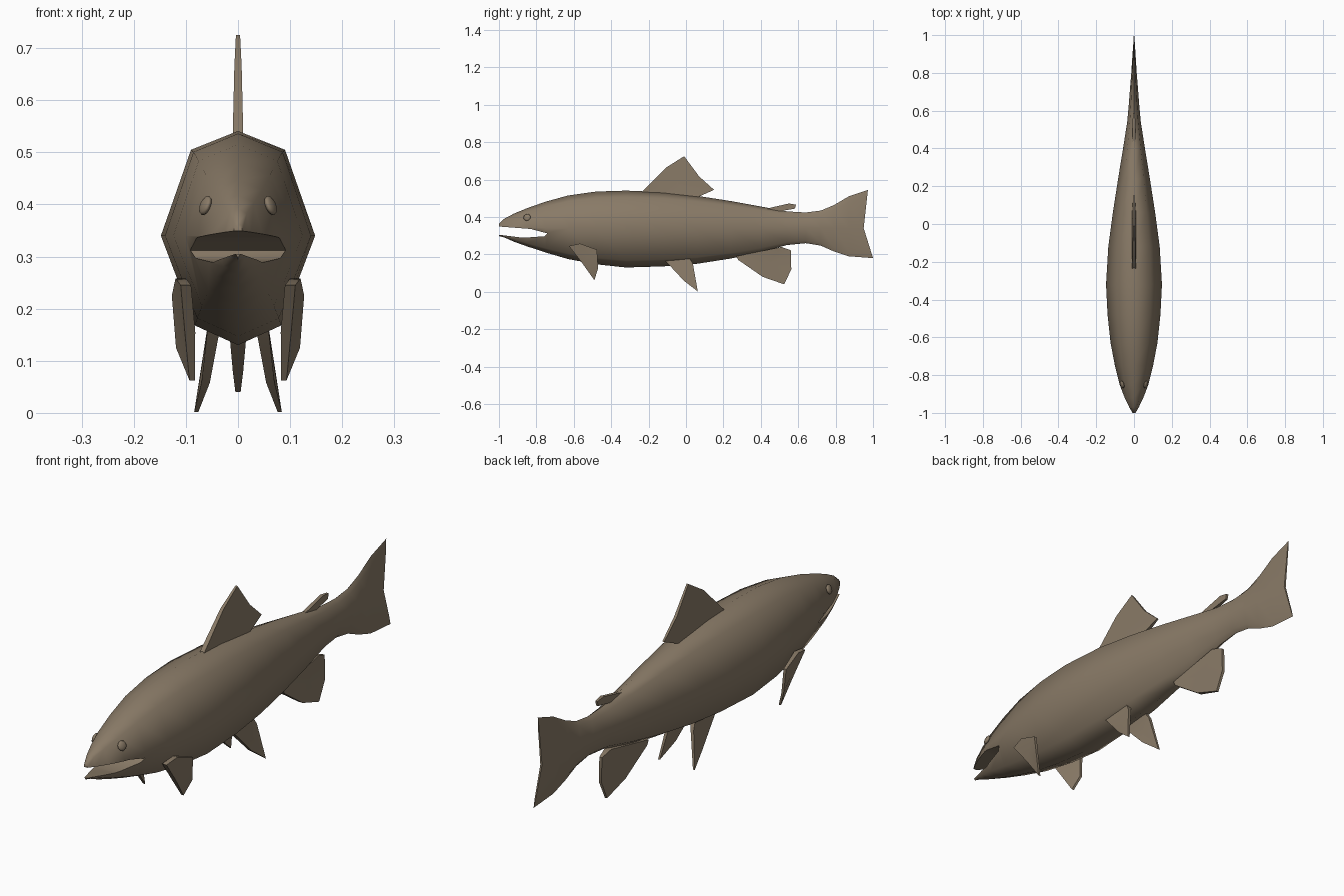
import bpy, bmesh, math
from mathutils import Vector

if "Cube" in bpy.data.objects:
    bpy.data.objects.remove(bpy.data.objects["Cube"])

brown = bpy.data.materials.new("brown_skin")
brown.diffuse_color = (0.25, 0.195, 0.135, 1)
brown.use_nodes = True
brown.node_tree.nodes["Principled BSDF"].inputs["Base Color"].default_value = brown.diffuse_color


def make(name, verts, faces):
    bm = bmesh.new()
    vs = [bm.verts.new(v) for v in verts]
    for f in faces:
        bm.faces.new([vs[i] for i in f])
    bmesh.ops.recalc_face_normals(bm, faces=bm.faces)
    me = bpy.data.meshes.new(name)
    bm.to_mesh(me)
    bm.free()
    me.materials.append(brown)
    ob = bpy.data.objects.new(name, me)
    bpy.context.collection.objects.link(ob)
    return ob


def smooth(ob, angle):
    bpy.ops.object.select_all(action='DESELECT')
    ob.select_set(True)
    bpy.context.view_layer.objects.active = ob
    bpy.ops.object.shade_smooth_by_angle(angle=math.radians(angle))


# Body and tail: eight-sided rings (y, top, bottom, half width)
stations = [
    (-1.0, .365, .298, .010), (-.97, .392, .290, .027), (-.92, .418, .268, .050),
    (-.85, .447, .243, .076), (-.75, .482, .210, .101), (-.63, .515, .175, .124),
    (-.48, .536, .147, .140), (-.32, .541, .130, .148), (-.12, .533, .136, .136),
    (.06, .513, .150, .112), (.24, .485, .178, .084), (.40, .456, .212, .058),
    (.54, .430, .250, .036), (.64, .424, .260, .027), (.72, .434, .247, .021),
    (.79, .463, .216, .015), (.87, .510, .190, .010), (.97, .545, .180, .004),
]
SIDE = .34
verts, faces = [], []
for y, top, bot, w in stations:
    up, dn = top - SIDE, SIDE - bot
    ring = [(0, top), (.61 * w, SIDE + .82 * up), (w, SIDE), (.56 * w, SIDE - .82 * dn),
            (0, bot), (-.56 * w, SIDE - .82 * dn), (-w, SIDE), (-.61 * w, SIDE + .82 * up)]
    for x, z in ring:
        # the tail's rear edge is notched
        yy = y
        if y == stations[-1][0]:
            yy = .95 + (z - SIDE) * (.11 if z > SIDE else -.3125)
        verts.append((x, yy, z))
n = len(stations)
for s in range(n - 1):
    for i in range(8):
        j = (i + 1) % 8
        faces.append((s * 8 + i, s * 8 + j, s * 8 + 8 + j, s * 8 + 8 + i))
for o in (0, (n - 1) * 8):
    for cap in ((0, 1, 7), (1, 2, 6, 7), (2, 3, 5, 6), (3, 4, 5)):
        faces.append([o + i for i in cap])
body = make("body", verts, faces)

# Open mouth: a slot cut straight through the head
slot = [(-1.1, .350), (-1, .349), (-.83, .336), (-.74, .312),
        (-.757, .297), (-.87, .289), (-1, .305), (-1.1, .307)]
k = len(slot)
cutter = make("mouth_cutter",
              [(x, y, z) for x in (-.3, .3) for y, z in slot],
              [list(range(k)), list(range(k, 2 * k))] +
              [(i, (i + 1) % k, k + (i + 1) % k, k + i) for i in range(k)])
cutter.hide_render = True
mod = body.modifiers.new("mouth", 'BOOLEAN')
mod.operation, mod.solver, mod.object = 'DIFFERENCE', 'EXACT', cutter
bpy.context.view_layer.objects.active = body
bpy.ops.object.modifier_apply(modifier="mouth")
bpy.data.objects.remove(cutter)
smooth(body, 62)


# Fins: outline points (x, y, z, half thickness)
def fin(name, pts, side=1):
    m = len(pts)
    vs = [(side * (x + s * t), y, z) for s in (-1, 1) for x, y, z, t in pts]
    mid = [sum(p[i] for p in pts) / m for i in range(4)]
    vs += [(side * (mid[0] + s * mid[3]), mid[1], mid[2]) for s in (-1, 1)]
    fs = []
    for i in range(m):
        j = (i + 1) % m
        fs += [(i, j, m + j, m + i), (i, j, 2 * m), (m + i, m + j, 2 * m + 1)]
    smooth(make(name, vs, fs), 40)


fin("dorsal_fin", [(0, -.25, .52, .010), (0, -.23, .54, .010), (0, -.105, .665, .007),
                   (0, -.01, .725, .004), (0, .07, .617, .006), (0, .15, .545, .004),
                   (0, .06, .505, .010), (0, -.05, .50, .011)])
fin("adipose_fin", [(0, .41, .44, .008), (0, .55, .472, .007), (0, .588, .466, .005),
                    (0, .583, .445, .005), (0, .50, .430, .008)])
fin("anal_fin", [(0, .27, .19, .018), (0, .28, .17, .018), (0, .41, .08, .010),
                 (0, .525, .04, .005), (0, .563, .12, .006), (0, .56, .222, .006),
                 (0, .51, .24, .014)])
for side, label in ((1, "right"), (-1, "left")):
    fin("pelvic_fin_" + label,
        [(.046, -.11, .165, .012), (.062, -.01, .058, .008), (.080, .063, .002, .004),
         (.054, .037, .15, .007), (.044, .02, .18, .012)], side)
    fin("pectoral_fin_" + label,
        [(.100, -.626, .245, .010), (.092, -.556, .155, .010), (.088, -.49, .062, .005),
         (.114, -.47, .125, .005), (.121, -.476, .225, .006), (.110, -.567, .258, .010)], side)
    # Eye: flattened ball set into the cheek
    bpy.ops.mesh.primitive_uv_sphere_add(segments=10, ring_count=6, radius=1,
                                         location=(side * .0625, -.85, .398))
    eye = bpy.context.object
    eye.name = "eye_" + label
    eye.scale = (.020, .020, .009)
    eye.rotation_mode = 'QUATERNION'
    eye.rotation_quaternion = Vector((side * .88, -.3, .36)).to_track_quat('Z', 'Y')
    eye.data.materials.append(brown)
    smooth(eye, 60)
